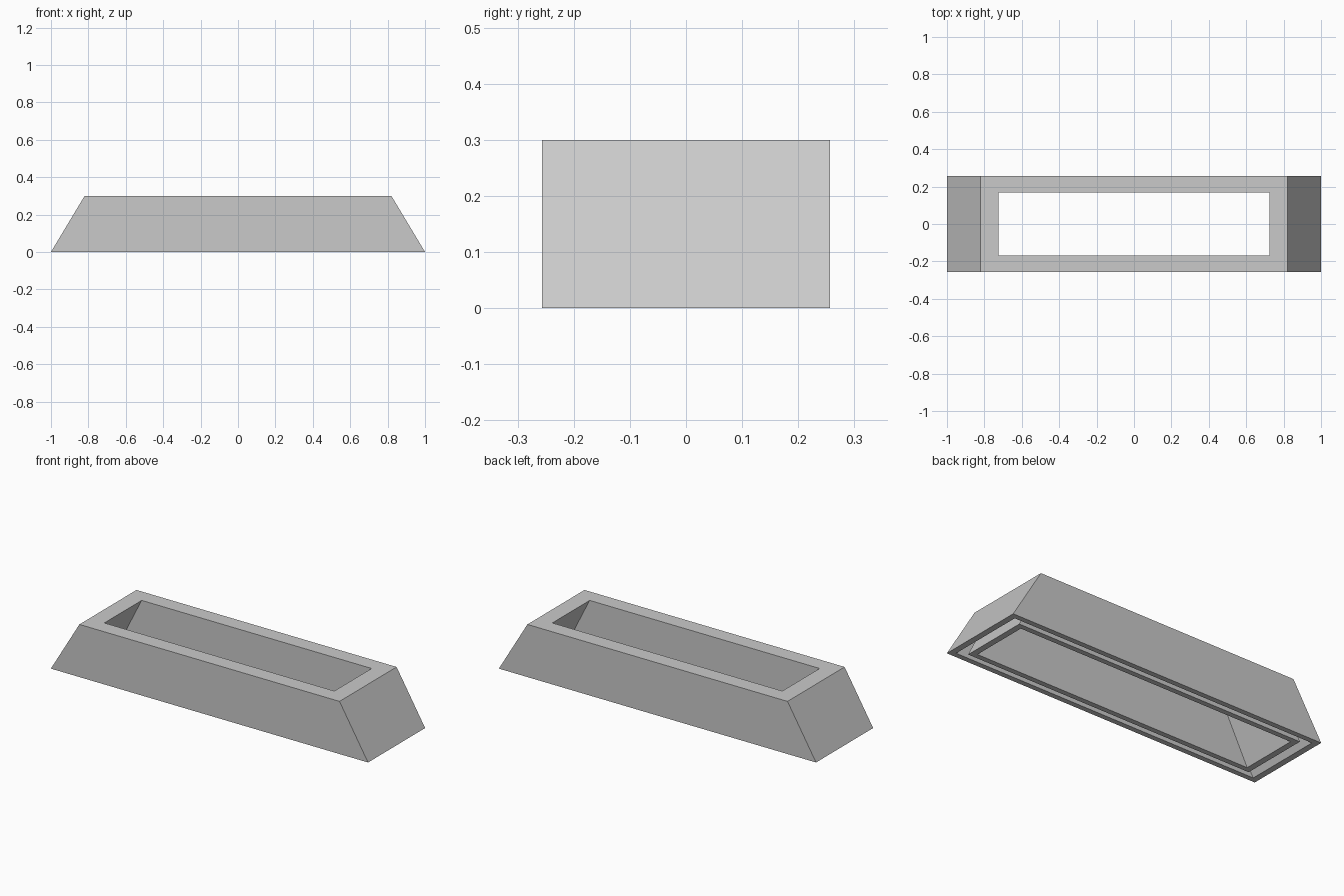
import bpy
import bmesh

cube = bpy.data.objects.get("Cube")
if cube:
    bpy.data.objects.remove(cube, do_unlink=True)

# Single grey material
grey = bpy.data.materials.new("light_grey")
grey.use_nodes = True
colour = (0.59, 0.59, 0.59, 1)
grey.diffuse_color = colour
grey.node_tree.nodes["Principled BSDF"].inputs["Base Color"].default_value = colour

HEIGHT, CEILING = 0.3, 0.27

# Rectangular rings (half length, half width, height) around the wall section
rings = [
    (1.0, 0.257, 0),            # outer wall foot
    (0.82, 0.257, HEIGHT),      # outer wall top
    (0.725, 0.168, HEIGHT),     # opening top
    (0.876, 0.168, 0),          # opening foot
    (0.911, 0.198, 0),          # inner rim, cavity side
    (0.776, 0.198, CEILING),    # cavity ceiling, inner edge
    (0.803, 0.227, CEILING),    # cavity ceiling, outer edge
    (0.965, 0.227, 0),          # outer rim, cavity side
]


def loft_closed(name, rings, material):
    """Bridge each ring to the next, and the last to the first."""
    bm = bmesh.new()
    corners = [(-1, -1), (1, -1), (1, 1), (-1, 1)]
    loops = [[bm.verts.new((sx * x, sy * y, z)) for sx, sy in corners]
             for x, y, z in rings]
    for a, b in zip(loops, loops[1:] + loops[:1]):
        for i in range(4):
            j = (i + 1) % 4
            bm.faces.new((a[i], a[j], b[j], b[i]))
    bmesh.ops.recalc_face_normals(bm, faces=bm.faces)
    mesh = bpy.data.meshes.new(name)
    bm.to_mesh(mesh)
    bm.free()
    mesh.materials.append(material)
    obj = bpy.data.objects.new(name, mesh)
    bpy.context.collection.objects.link(obj)
    return obj


# Hollow tapered frame, open underneath
loft_closed("tapered_frame", rings, grey)
